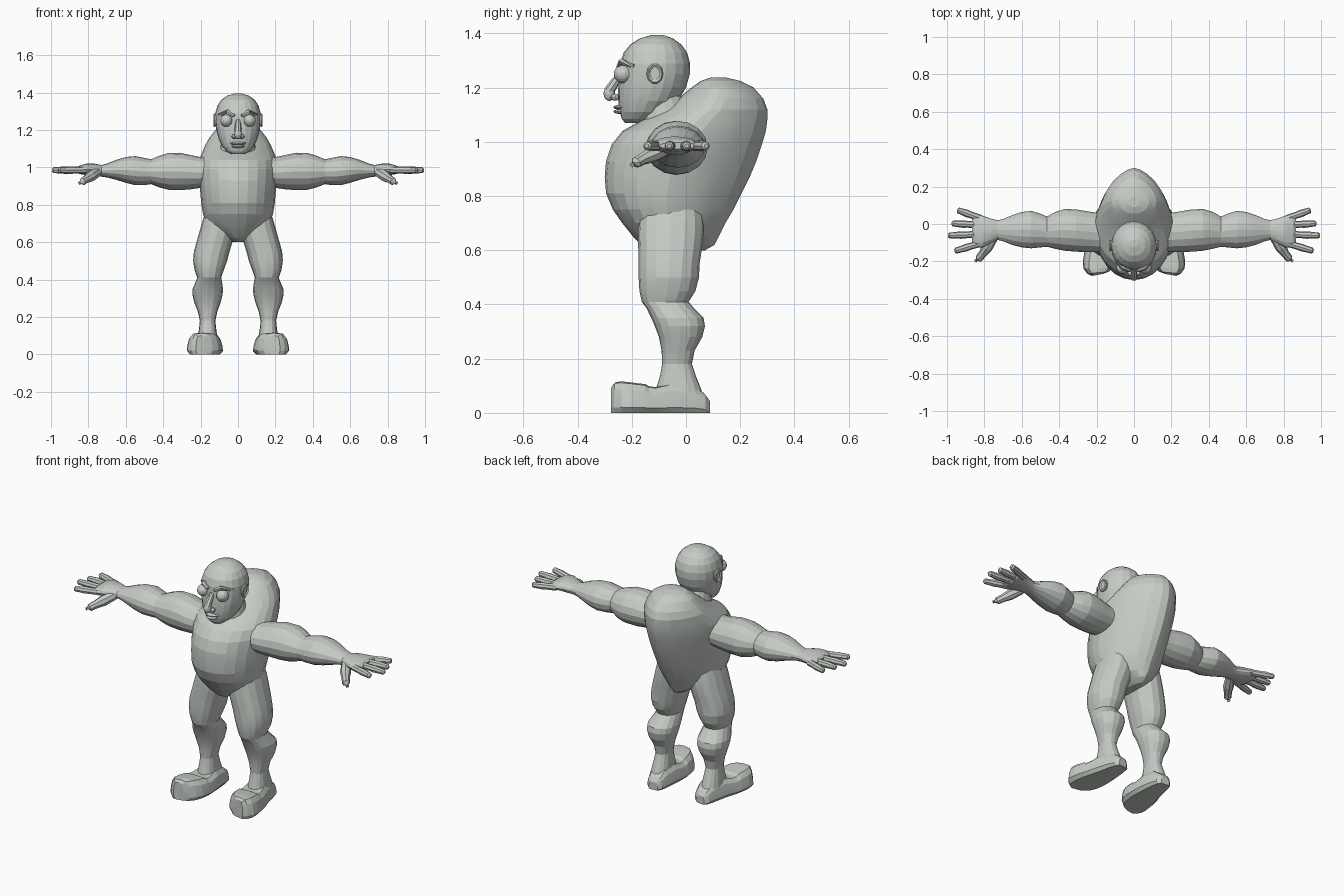
import bpy, bmesh, math
from mathutils import Vector

skin = bpy.data.materials.new("grey_skin")
skin.diffuse_color = (0.56, 0.60, 0.56, 1)


def finish(name, bm, mirror=False):
    bmesh.ops.recalc_face_normals(bm, faces=bm.faces)
    mesh = bpy.data.meshes.new(name)
    bm.to_mesh(mesh)
    bm.free()
    mesh.materials.append(skin)
    obj = bpy.data.objects.new(name, mesh)
    bpy.context.collection.objects.link(obj)
    if mirror:
        obj.modifiers.new("mirror", 'MIRROR')
    bpy.context.view_layer.objects.active = obj
    obj.select_set(True)
    bpy.ops.object.shade_smooth_by_angle(angle=math.radians(12))
    obj.select_set(False)
    return obj


def loft(name, rings, mirror=False):
    """Skin a list of point rings and close both ends."""
    bm = bmesh.new()
    loops = [[bm.verts.new(p) for p in ring] for ring in rings]
    n = len(loops[0])
    for a, b in zip(loops, loops[1:]):
        for i in range(n):
            j = (i + 1) % n
            bm.faces.new((a[i], a[j], b[j], b[i]))
    bm.faces.new(loops[0])
    bm.faces.new(loops[-1])
    return finish(name, bm, mirror)


def power(v, p):
    return math.copysign(abs(v) ** p, v)


def z_ring(z, front, back, half, x=0, n=16, pf=1.0, pb=1.0, mid=0.5):
    """Horizontal ring; pf and pb shape the front and back halves."""
    cy = front + (back - front) * mid
    pts = []
    for i in range(n):
        a = math.tau * i / n
        s, c = math.sin(a), math.cos(a)
        y = cy + (back - cy) * power(c, pb) if c > 0 else cy + (cy - front) * power(c, pf)
        pts.append((x + half * power(s, pb if c > 0 else pf), y, z))
    return pts


def x_ring(x, y0, y1, z0, z1, n=16):
    return [(x, (y0 + y1) / 2 + (y1 - y0) / 2 * math.cos(math.tau * i / n),
             (z0 + z1) / 2 + (z1 - z0) / 2 * math.sin(math.tau * i / n)) for i in range(n)]


def tube(name, stops, n=8, mirror=True):
    """Round limb through (x, y, z, radius) stops."""
    pts = [Vector(s[:3]) for s in stops]
    rings = []
    for i, s in enumerate(stops):
        d = (pts[min(i + 1, len(pts) - 1)] - pts[max(i - 1, 0)]).normalized()
        u = d.orthogonal().normalized()
        v = d.cross(u)
        rings.append([pts[i] + s[3] * (math.cos(math.tau * k / n) * u + math.sin(math.tau * k / n) * v)
                      for k in range(n)])
    return loft(name, rings, mirror)


def ball(name, centre, size, mirror=False, seg=14):
    bm = bmesh.new()
    bmesh.ops.create_uvsphere(bm, u_segments=seg, v_segments=seg // 2 + 2, radius=1)
    for v in bm.verts:
        v.co = Vector([centre[k] + size[k] * v.co[k] for k in range(3)])
    return finish(name, bm, mirror)


# Torso with round belly and pointed hunch: z, front, back, half width
torso = [(0.60, -0.12, 0.07, 0.025), (0.62, -0.165, 0.105, 0.07), (0.65, -0.195, 0.12, 0.125),
         (0.70, -0.235, 0.145, 0.17), (0.75, -0.27, 0.175, 0.187), (0.81, -0.295, 0.205, 0.197),
         (0.87, -0.30, 0.235, 0.202), (0.93, -0.295, 0.26, 0.208), (0.99, -0.275, 0.28, 0.212),
         (1.04, -0.235, 0.295, 0.208), (1.08, -0.165, 0.30, 0.192), (1.12, -0.08, 0.30, 0.175),
         (1.16, -0.03, 0.285, 0.152), (1.20, 0.02, 0.25, 0.12), (1.225, 0.055, 0.20, 0.08),
         (1.237, 0.09, 0.15, 0.03)]
loft("torso", [z_ring(z, f, b, h, n=24, pb=1.25, mid=0.45) for z, f, b, h in torso])

# Neck
loft("neck", [z_ring(1.00, -0.21, 0.05, 0.11), z_ring(1.08, -0.17, 0.04, 0.10),
              z_ring(1.17, -0.17, -0.01, 0.08)])

# Head
head = [(1.07, -0.225, -0.16, 0.035), (1.085, -0.237, -0.115, 0.06), (1.11, -0.245, -0.07, 0.083),
        (1.15, -0.25, -0.03, 0.103), (1.20, -0.25, 0.0, 0.116), (1.25, -0.245, 0.014, 0.122),
        (1.29, -0.243, 0.015, 0.121), (1.33, -0.23, 0.004, 0.11), (1.36, -0.205, -0.018, 0.09),
        (1.382, -0.17, -0.048, 0.06), (1.395, -0.125, -0.085, 0.02)]
loft("head", [z_ring(z, f, b, h, n=20, pf=0.9) for z, f, b, h in head])

# Face
ball("eye", (0.062, -0.232, 1.25), (0.033, 0.035, 0.033), True)
tube("brow", [(0.02, -0.25, 1.275, 0.008), (0.055, -0.238, 1.295, 0.014),
              (0.10, -0.19, 1.28, 0.008)], 6)
tube("nose_bridge", [(0, -0.23, 1.255, 0.012), (0, -0.262, 1.22, 0.017),
                     (0, -0.285, 1.185, 0.02)], 8, False)
ball("nose_tip", (0, -0.283, 1.178), (0.021, 0.021, 0.027))
ball("nostril", (0.02, -0.262, 1.165), (0.014, 0.016, 0.013), True, 8)
for name, z, w in (("upper_lip", 1.128, 0.042), ("lower_lip", 1.112, 0.034)):
    ball(name, (0, -0.24, z), (w, 0.028, 0.009), seg=12)


# Ear: shallow shell with a raised rim and sunken centre
def ear_ring(x, scale):
    return x_ring(x, -0.115 - 0.031 * scale, -0.115 + 0.031 * scale,
                  1.252 - 0.038 * scale, 1.252 + 0.038 * scale, 10)


loft("ear", [ear_ring(0.105, 0.8), ear_ring(0.126, 1.0), ear_ring(0.132, 0.85),
             ear_ring(0.126, 0.6)], True)

# Arms: x, y range, z range
arm = [(0.10, -0.15, 0.06, 0.90, 1.07), (0.20, -0.15, 0.06, 0.89, 1.055),
       (0.25, -0.15, 0.068, 0.883, 1.065), (0.31, -0.148, 0.078, 0.878, 1.078),
       (0.37, -0.143, 0.08, 0.88, 1.077), (0.42, -0.133, 0.065, 0.892, 1.062),
       (0.465, -0.122, 0.04, 0.91, 1.043), (0.50, -0.125, 0.055, 0.905, 1.05),
       (0.55, -0.13, 0.07, 0.905, 1.06), (0.60, -0.125, 0.064, 0.917, 1.055),
       (0.65, -0.112, 0.048, 0.933, 1.04), (0.70, -0.092, 0.026, 0.946, 1.02),
       (0.73, -0.085, 0.02, 0.95, 1.012), (0.77, -0.105, 0.03, 0.952, 1.02),
       (0.81, -0.125, 0.045, 0.958, 1.02), (0.85, -0.125, 0.055, 0.965, 1.008),
       (0.865, -0.10, 0.04, 0.973, 0.998)]
loft("arm", [x_ring(*r) for r in arm], True)

# Fingers and thumb: base and tip
fingers = [((0.82, 0.03), (0.945, 0.075)), ((0.83, -0.005), (0.975, 0.003)),
           ((0.83, -0.055), (0.995, -0.062)), ((0.81, -0.10), (0.96, -0.145))]
for i, (b, t) in enumerate(fingers):
    stops = []
    for k, r in ((0, 0.019), (0.4, 0.018), (0.58, 0.02), (0.8, 0.017), (0.95, 0.016), (1, 0.008)):
        stops.append((b[0] + (t[0] - b[0]) * k, b[1] + (t[1] - b[1]) * k, 0.985, r))
    tube(f"finger_{i + 1}", stops)
tube("thumb", [(0.75, -0.07, 0.975, 0.025), (0.785, -0.125, 0.953, 0.03), (0.81, -0.16, 0.937, 0.022),
               (0.83, -0.185, 0.924, 0.021), (0.848, -0.198, 0.915, 0.01)])

# Legs: z, front, back, inner x, outer x
leg = [(0.80, -0.14, 0.05, 0.03, 0.16), (0.72, -0.175, 0.065, 0.01, 0.188),
       (0.66, -0.178, 0.065, 0.012, 0.205), (0.60, -0.176, 0.058, 0.03, 0.222),
       (0.55, -0.175, 0.05, 0.045, 0.236), (0.50, -0.175, 0.048, 0.058, 0.24),
       (0.45, -0.172, 0.035, 0.076, 0.232), (0.41, -0.163, 0.01, 0.09, 0.218),
       (0.385, -0.145, 0.03, 0.085, 0.228), (0.35, -0.128, 0.065, 0.08, 0.243),
       (0.32, -0.115, 0.07, 0.082, 0.244), (0.28, -0.10, 0.06, 0.092, 0.235),
       (0.23, -0.09, 0.032, 0.11, 0.215), (0.18, -0.088, 0.022, 0.121, 0.204),
       (0.14, -0.095, 0.035, 0.117, 0.208), (0.09, -0.11, 0.055, 0.11, 0.215),
       (0.04, -0.12, 0.07, 0.105, 0.22)]
loft("leg", [z_ring(z, f, b, (o - i) / 2, (o + i) / 2, pf=0.85, pb=0.9) for z, f, b, i, o in leg], True)


# Feet: y, inner x, outer x, top height, with flat soles
def foot_ring(y, x0, x1, top):
    side = [(0.1, 0), (0, 0.18), (0.02, 0.45), (0.07, 0.75), (0.18, 0.96), (0.5, 1.0)]
    loop = side + [(1 - u, h) for u, h in reversed(side[:-1])]
    slant = 0.18 * (x0 + x1 - 0.33)
    return [(x0 + (x1 - x0) * u, y + slant * (0.5 - u), top * h) for u, h in loop]


foot = [(0.087, 0.125, 0.18, 0.045), (0.07, 0.105, 0.20, 0.07), (0.03, 0.095, 0.215, 0.10),
        (-0.05, 0.085, 0.235, 0.11), (-0.11, 0.08, 0.255, 0.096), (-0.135, 0.08, 0.262, 0.097),
        (-0.15, 0.08, 0.266, 0.106), (-0.20, 0.088, 0.274, 0.112), (-0.235, 0.105, 0.27, 0.116),
        (-0.26, 0.135, 0.25, 0.114), (-0.272, 0.165, 0.225, 0.10)]
loft("foot", [foot_ring(*r) for r in foot], True)
